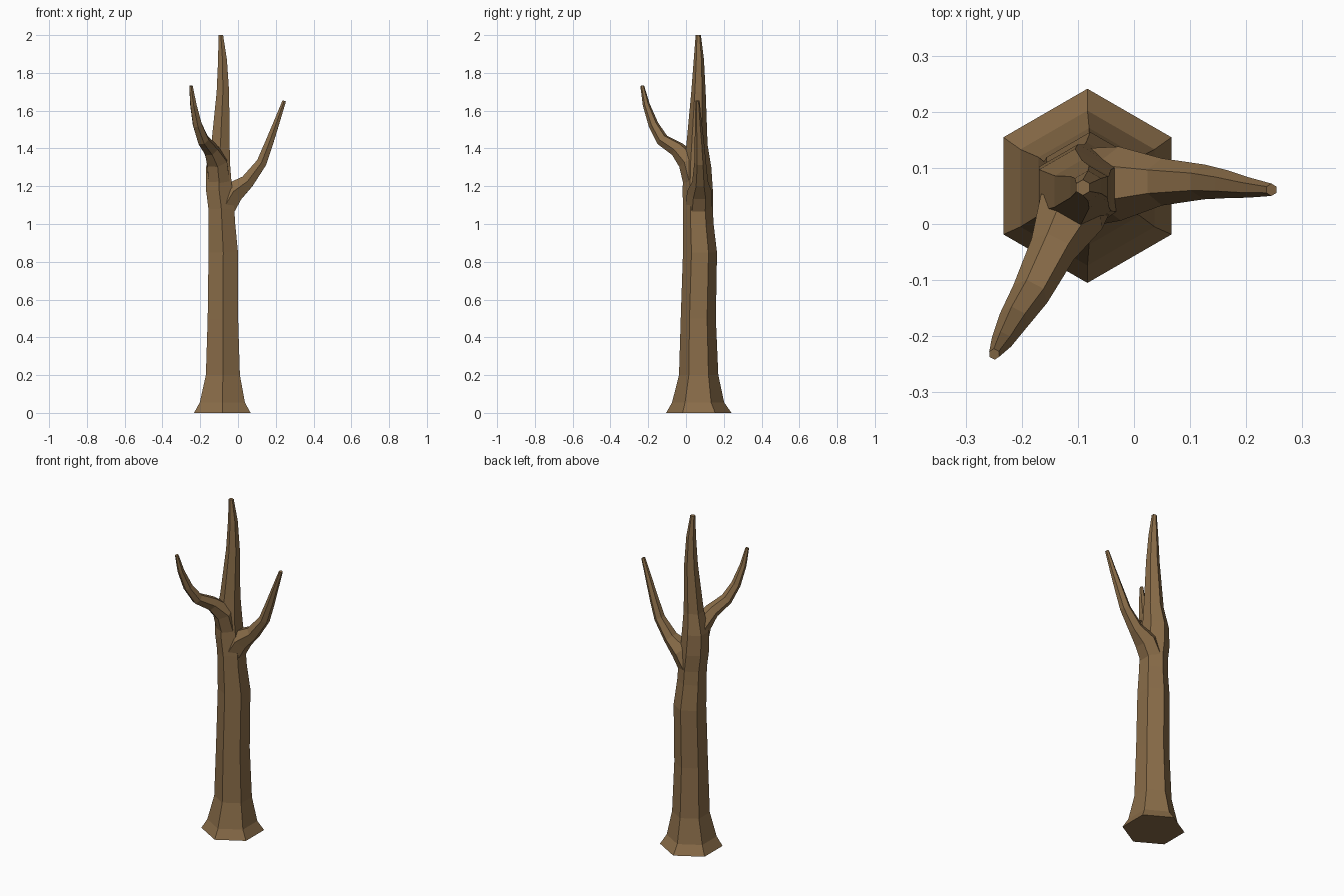
import bpy, bmesh, math
from mathutils import Vector

if "Cube" in bpy.data.objects:
    bpy.data.objects.remove(bpy.data.objects["Cube"])

bark = bpy.data.materials.new("bark_brown")
bark.diffuse_color = (0.25, 0.15, 0.065, 1)
bark.use_nodes = True
bark.node_tree.nodes["Principled BSDF"].inputs["Base Color"].default_value = bark.diffuse_color


def limb(name, path, flat=False):
    """Six-sided tapered tube through (x, y, z, radius) points."""
    pts = [Vector(p[:3]) for p in path]
    bm = bmesh.new()
    rings = []
    ref = Vector((0, 1, 0))
    for i, p in enumerate(pts):
        t = (pts[min(i + 1, len(pts) - 1)] - pts[max(i - 1, 0)]).normalized()
        if flat:
            t = Vector((0, 0, 1))
        ref = (ref - t * ref.dot(t)).normalized()   # carry the frame along the path
        side = ref.cross(t)
        ring = []
        for k in range(6):
            a = k * math.pi / 3
            ring.append(bm.verts.new(p + path[i][3] * (ref * math.cos(a) + side * math.sin(a))))
        rings.append(ring)
    for a, b in zip(rings, rings[1:]):
        for k in range(6):
            n = (k + 1) % 6
            bm.faces.new((a[k], a[n], b[n], b[k]))
    bm.faces.new(rings[0])
    bm.faces.new(rings[-1])
    bmesh.ops.recalc_face_normals(bm, faces=bm.faces)
    me = bpy.data.meshes.new(name)
    bm.to_mesh(me)
    bm.free()
    me.materials.append(bark)
    ob = bpy.data.objects.new(name, me)
    bpy.context.collection.objects.link(ob)
    return ob


# Trunk with flared foot and tapering top
trunk = limb("trunk", [
    (-0.083, 0.068, 0.00, 0.173), (-0.083, 0.064, 0.055, 0.138),
    (-0.080, 0.067, 0.20, 0.104), (-0.080, 0.065, 0.50, 0.093),
    (-0.078, 0.074, 0.85, 0.090), (-0.085, 0.065, 1.00, 0.081),
    (-0.088, 0.063, 1.08, 0.079), (-0.100, 0.062, 1.18, 0.080),
    (-0.105, 0.060, 1.30, 0.074), (-0.093, 0.058, 1.42, 0.056),
    (-0.080, 0.066, 1.70, 0.038), (-0.082, 0.068, 1.87, 0.027),
    (-0.091, 0.065, 2.00, 0.014)], flat=True)

# Right branch
right = limb("right_branch", [
    (-0.085, 0.065, 1.07, 0.070), (-0.025, 0.072, 1.17, 0.066),
    (0.050, 0.075, 1.225, 0.042), (0.125, 0.075, 1.325, 0.031),
    (0.165, 0.071, 1.43, 0.025), (0.205, 0.065, 1.54, 0.018),
    (0.245, 0.061, 1.652, 0.011)])

# Front left branch
left = limb("front_left_branch", [
    (-0.098, 0.055, 1.20, 0.065), (-0.112, 0.020, 1.33, 0.062),
    (-0.145, -0.045, 1.395, 0.042), (-0.185, -0.125, 1.445, 0.034),
    (-0.215, -0.172, 1.525, 0.027), (-0.236, -0.210, 1.63, 0.019),
    (-0.249, -0.232, 1.732, 0.010)])

# Weld the branches into the trunk
for b in (right, left):
    m = trunk.modifiers.new("join_" + b.name, 'BOOLEAN')
    m.operation = 'UNION'
    m.solver = 'EXACT'
    m.object = b
bpy.context.view_layer.objects.active = trunk
for m in list(trunk.modifiers):
    bpy.ops.object.modifier_apply(modifier=m.name)
for b in (right, left):
    bpy.data.objects.remove(b)
trunk.name = "tree_trunk_and_branches"
